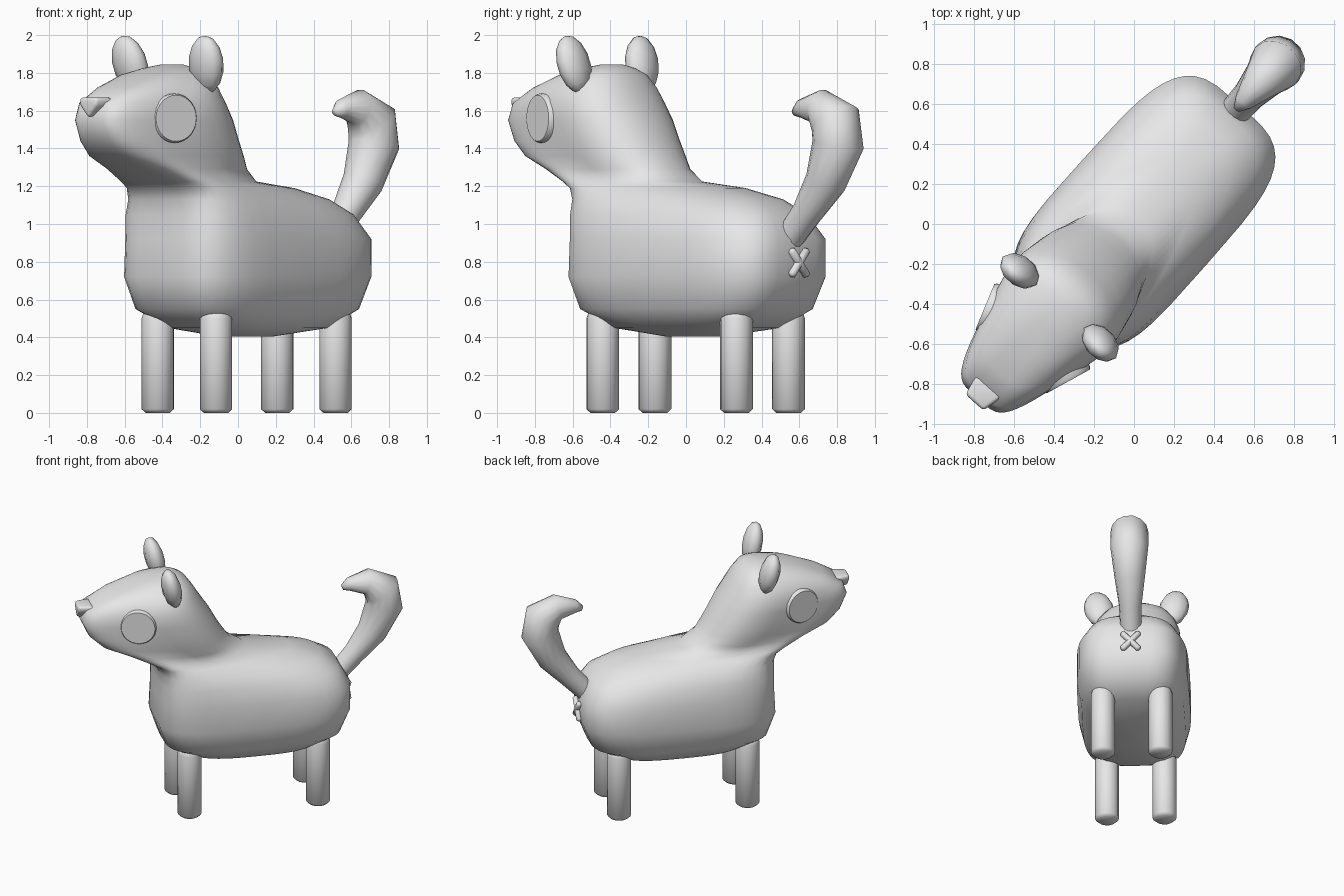
import bpy, bmesh, math
from mathutils import Matrix, Vector

if "Cube" in bpy.data.objects:
    bpy.data.objects.remove(bpy.data.objects["Cube"], do_unlink=True)

grey = bpy.data.materials.new("plain_grey")
grey.use_nodes = True
grey.diffuse_color = (0.8, 0.8, 0.8, 1)
grey.node_tree.nodes["Principled BSDF"].inputs["Base Color"].default_value = (0.8, 0.8, 0.8, 1)

# Parts are modelled with the head towards -x, then turned to the final heading
TURN = Matrix.Rotation(math.radians(48.2), 4, 'Z')


def finish(bm, name, matrix=Matrix(), angle=45):
    bmesh.ops.transform(bm, matrix=TURN @ matrix, verts=bm.verts)
    bmesh.ops.recalc_face_normals(bm, faces=bm.faces)
    mesh = bpy.data.meshes.new(name)
    bm.to_mesh(mesh)
    bm.free()
    mesh.materials.append(grey)
    obj = bpy.data.objects.new(name, mesh)
    bpy.context.collection.objects.link(obj)
    bpy.ops.object.select_all(action='DESELECT')
    obj.select_set(True)
    bpy.context.view_layer.objects.active = obj
    bpy.ops.object.shade_smooth_by_angle(angle=math.radians(angle))


def loft(name, rings, angle=45):
    bm = bmesh.new()
    loops = [[bm.verts.new(p) for p in ring] for ring in rings]
    n = len(loops[0])
    for a, b in zip(loops, loops[1:]):
        for i in range(n):
            j = (i + 1) % n
            bm.faces.new((a[i], a[j], b[j], b[i]))
    bm.faces.new(loops[0])
    bm.faces.new(loops[-1])
    finish(bm, name, angle=angle)


def tube(name, path, side, sides=14, angle=45):
    """Round tube through (point, radius) pairs; side is normal to the path plane."""
    points = [Vector(p) for p, r in path]
    side = Vector(side)
    rings = []
    for i, (p, (_, radius)) in enumerate(zip(points, path)):
        tangent = points[min(i + 1, len(points) - 1)] - points[max(i - 1, 0)]
        other = tangent.normalized().cross(side)
        turns = [2 * math.pi * k / sides for k in range(sides)]
        rings.append([p + radius * (math.cos(t) * side + math.sin(t) * other) for t in turns])
    loft(name, rings, angle)


def body_ring(z, front, rear, w_front, w_rear, p_front, p_rear, sides=40):
    """Horizontal rounded section; width and squareness change from front to rear."""
    ring = []
    for k in range(sides):
        t = 2 * math.pi * k / sides
        power = 2 / (p_front if math.cos(t) < 0 else p_rear)
        u, v = (math.copysign(abs(f) ** power, f) for f in (math.cos(t), math.sin(t)))
        along = (u + 1) / 2
        width = w_front + (w_rear - w_front) * along
        ring.append((front + (rear - front) * along, v * width, z))
    return ring


# Torso, neck and head in one skin:
# z, front, rear, front width, rear width, front squareness, rear squareness
sections = [
    (0.405, -0.10, 0.22, 0.12, 0.12, 2.5, 2.5),
    (0.45, -0.40, 0.56, 0.28, 0.28, 3, 3),
    (0.55, -0.57, 0.73, 0.37, 0.37, 3.8, 3.5),
    (0.72, -0.625, 0.795, 0.41, 0.40, 4, 3.8),
    (0.92, -0.615, 0.795, 0.41, 0.40, 4, 3.8),
    (1.05, -0.615, 0.72, 0.405, 0.34, 4, 3.3),
    (1.13, -0.62, 0.60, 0.39, 0.27, 3.6, 2.8),
    (1.19, -0.65, 0.38, 0.37, 0.19, 3.4, 2.4),
    (1.225, -0.71, 0.06, 0.33, 0.21, 3.4, 2.2),
    (1.29, -0.86, -0.06, 0.25, 0.31, 4, 2.1),
    (1.36, -1.03, -0.11, 0.21, 0.37, 4.5, 2.1),
    (1.44, -1.12, -0.16, 0.18, 0.40, 5, 2.1),
    (1.55, -1.17, -0.22, 0.17, 0.42, 5, 2.1),
    (1.64, -1.14, -0.28, 0.17, 0.41, 4.5, 2.1),
    (1.72, -1.00, -0.33, 0.18, 0.36, 3.6, 2.1),
    (1.79, -0.82, -0.38, 0.17, 0.27, 2.8, 2.1),
    (1.825, -0.68, -0.43, 0.12, 0.17, 2.4, 2.1),
    (1.845, -0.58, -0.48, 0.05, 0.07, 2.2, 2.1),
]
loft("body_and_head", [body_ring(*s) for s in sections], angle=80)

# Tail curling forward to a blunt point
tail = [
    ((0.74, 0, 0.93), 0.075),
    ((0.86, 0, 1.06), 0.082),
    ((0.99, 0, 1.22), 0.11),
    ((1.08, 0, 1.42), 0.137),
    ((1.06, 0, 1.55), 0.137),
    ((0.95, 0, 1.62), 0.095),
    ((0.82, 0, 1.61), 0.05),
    ((0.77, 0, 1.59), 0.02),
]
tube("tail", tail, (0, 1, 0), angle=80)

for sign, hand in ((-1, "left"), (1, "right")):
    # Legs with softened ends
    for x, place in ((-0.406, "front"), (0.543, "back")):
        y = sign * 0.207
        leg = [(0, 0.065), (0.02, 0.087), (0.50, 0.087), (0.535, 0.075), (0.55, 0.045)]
        tube(f"{place}_{hand}_leg", [((x, y, z), r) for z, r in leg], (0, 1, 0), angle=50)

    # Round eyes with a raised rim and shallow face
    normal = Vector((-0.33, sign * 0.94, 0)).normalized()
    centre = Vector((-0.79, sign * 0.24, 1.56))
    rim = [(-0.05, 0.13), (0.03, 0.13), (0.042, 0.122), (0.042, 0.11), (0.036, 0.10)]
    tube(f"{hand}_eye", [(centre + normal * d, r) for d, r in rim], (0, 0, 1), 28, 40)

    # Leaf-shaped ears leaning outwards and a little forward
    bm = bmesh.new()
    bmesh.ops.create_uvsphere(bm, u_segments=10, v_segments=7, radius=1)
    place = (Matrix.Translation((-0.555, sign * 0.27, 1.845))
             @ Matrix.Rotation(math.radians(-13), 4, 'Y')
             @ Matrix.Rotation(sign * math.radians(-10), 4, 'X')
             @ Matrix.Diagonal((0.07, 0.108, 0.158, 1)))
    finish(bm, f"{hand}_ear", place, 60)

    # Crossed strokes under the tail
    along = Vector((0, sign, 1.1)).normalized()
    stroke = [(-0.095, 0.01), (-0.085, 0.022), (0.085, 0.022), (0.095, 0.01)]
    middle = Vector((0.803, 0, 0.795))
    tube(f"{hand}_cross_stroke", [(middle + along * d, r) for d, r in stroke], (1, 0, 0), 10, 60)

# Triangular nose, narrower in front, with rounded edges
bm = bmesh.new()
corners = [(-0.06, 1.67), (0.06, 1.67), (0.06, 1.63), (0, 1.56), (-0.06, 1.63)]
face = bm.faces.new([bm.verts.new((-1.195, y, z)) for y, z in corners])
extruded = bmesh.ops.extrude_face_region(bm, geom=[face])
back = [v for v in extruded["geom"] if isinstance(v, bmesh.types.BMVert)]
bmesh.ops.translate(bm, verts=back, vec=(0.11, 0, 0))
for v in back:
    v.co.y *= 1.4
bmesh.ops.recalc_face_normals(bm, faces=bm.faces)
bmesh.ops.bevel(bm, geom=bm.edges[:], offset=0.018, segments=3, profile=0.5, affect='EDGES')
finish(bm, "nose", angle=60)
